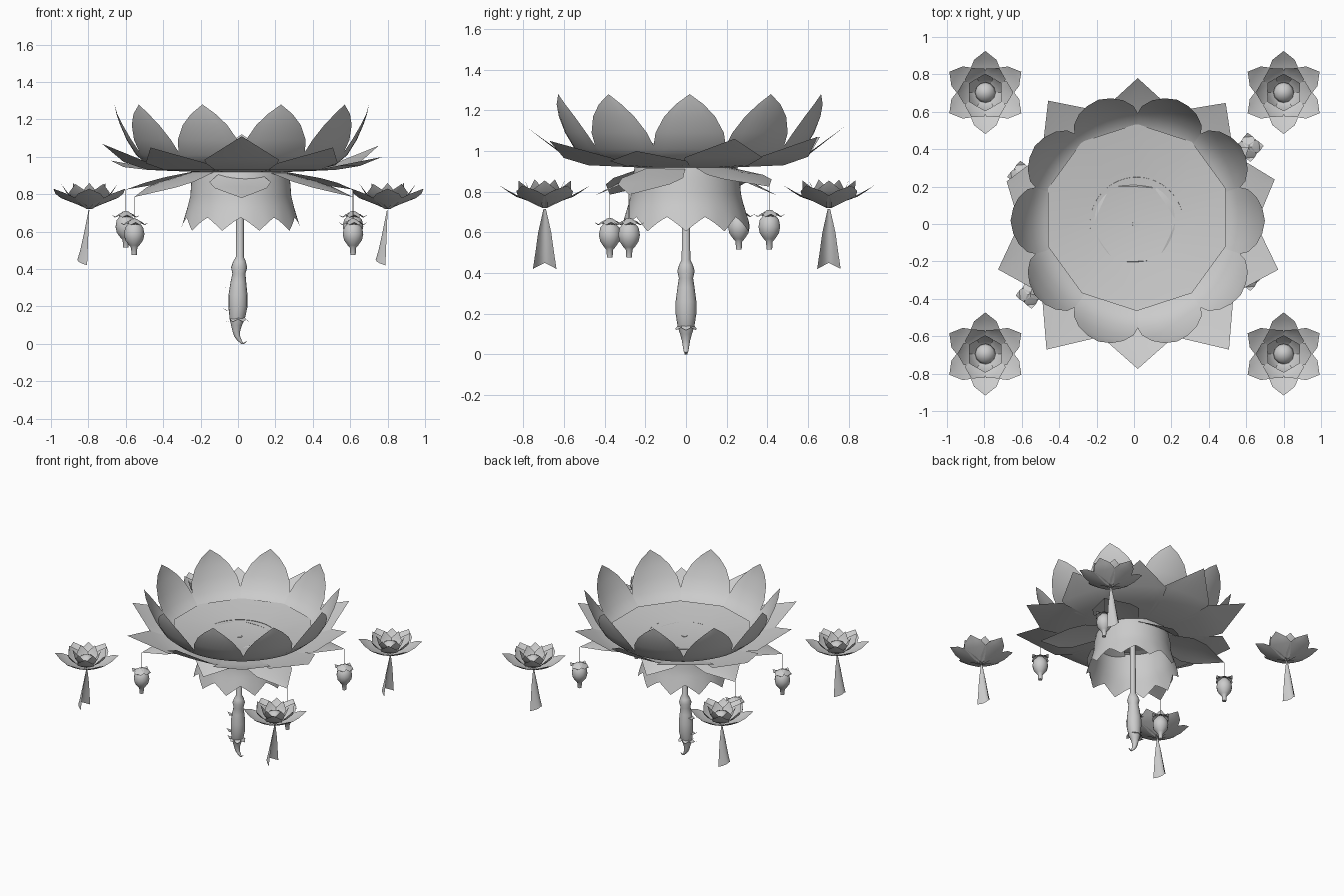
import bpy, math
from math import sin, cos, pi, radians, hypot, atan2

if "Cube" in bpy.data.objects:
    bpy.data.objects.remove(bpy.data.objects["Cube"])

grey = bpy.data.materials.new("soft_grey")
grey.diffuse_color = (0.6, 0.6, 0.6, 1)
grey.use_nodes = True
grey.node_tree.nodes["Principled BSDF"].inputs["Base Color"].default_value = grey.diffuse_color


def make(name, verts, faces, angle=40):
    me = bpy.data.meshes.new(name)
    me.from_pydata(verts, [], faces)
    me.validate()
    me.materials.append(grey)
    ob = bpy.data.objects.new(name, me)
    bpy.context.collection.objects.link(ob)
    bpy.ops.object.select_all(action='DESELECT')
    ob.select_set(True)
    bpy.context.view_layer.objects.active = ob
    bpy.ops.object.shade_smooth_by_angle(angle=radians(angle))
    return ob


def petal(rows, ang, centre, cup=0.0, lift=0.0, n=6):
    """Sheet from rows of (radius, height, half width), pointing along ang."""
    verts, faces = [], []
    for r, z, w in rows:
        for i in range(n + 1):
            u = 2 * i / n - 1
            rr, t = r - cup * (w * u) ** 2, w * u
            verts.append((centre[0] + rr * cos(ang) - t * sin(ang),
                          centre[1] + rr * sin(ang) + t * cos(ang),
                          centre[2] + z + lift * (w * u) ** 2))
    for j in range(len(rows) - 1):
        for i in range(n):
            a, b = j * (n + 1) + i, (j + 1) * (n + 1) + i
            faces.append((a, a + 1, b + 1, b) if rows[j + 1][2] > 0 else (a, a + 1, b))
    return verts, faces


def join(parts):
    verts, faces = [], []
    for v, f in parts:
        k = len(verts)
        verts += v
        faces += [tuple(i + k for i in face) for face in f]
    return verts, faces


def tube(path, n=12):
    """Round sections given as (x, y, z, radius)."""
    verts = [(x + r * cos(2 * pi * i / n), y + r * sin(2 * pi * i / n), z)
             for x, y, z, r in path for i in range(n)]
    faces = [(j * n + i, j * n + (i + 1) % n, (j + 1) * n + (i + 1) % n, (j + 1) * n + i)
             for j in range(len(path) - 1) for i in range(n)]
    faces += [tuple(reversed(range(n))), tuple(range(len(verts) - n, len(verts)))]
    return verts, faces


# Shallow ten-sided floor of the bowl
fc = (0.015, 0.035)
verts, faces = [(fc[0], fc[1], 0.915)], []
for r, z in ((0.25, 0.928), (0.5, 0.965)):
    verts += [(fc[0] + r * cos(pi / 2 + k * pi / 5), fc[1] + r * sin(pi / 2 + k * pi / 5), z) for k in range(10)]
for k in range(10):
    q = (k + 1) % 10
    faces += [(0, 1 + k, 1 + q), (1 + k, 11 + k, 11 + q, 1 + q)]
make("bowl_floor", verts, faces)

# Upright inner petals
inner = [(0.40, 0.93, 0.12), (0.50, 0.955, 0.165), (0.565, 1.01, 0.18), (0.615, 1.09, 0.168),
         (0.65, 1.17, 0.125), (0.67, 1.23, 0.068), (0.68, 1.28, 0)]
make("inner_petals", *join(petal(inner, k * pi / 5, (0.02, 0.018, 0), 0.9) for k in range(10)))

# Spreading middle petals with slightly different tips: height, reach
tips = [(1.06, 0.77), (1.07, 0.8), (1.12, 0.78), (1.07, 0.815), (0.98, 0.737),
        (1.07, 0.785), (1.05, 0.83), (1.11, 0.775), (1.05, 0.83), (1.0, 0.79)]
parts = []
for k, (tip, reach) in enumerate(tips):
    rows = [(0.25, 0.92, 0.09), (0.48, 0.93, 0.17), (0.61, 0.93 + (tip - 0.93) * 0.3, 0.2), (reach, tip, 0)]
    parts.append(petal(rows, pi / 10 + k * pi / 5, (0.02, 0, 0), 0.3))
make("middle_petals", *join(parts))

# Drooping lower petals: four carry bells, front and back are shorter
bells = [(-0.555, -0.375, 0.475), (0.615, -0.28, 0.475), (0.615, 0.41, 0.515), (-0.6, 0.26, 0.515)]
ends = [(x, y, z + 0.31) for x, y, z in bells] + [(0.02, -0.45, 0.78), (0.02, 0.45, 0.78)]
parts = []
for x, y, z in ends:
    d = hypot(x, y)
    rows = [(0.2, 0.93, 0.09), (d * 0.6, 0.94 - (0.94 - z) * 0.4, 0.165),
            (d * 0.75, 0.94 - (0.94 - z) * 0.62, 0.14), (d, z, 0)]
    parts.append(petal(rows, atan2(y, x), (0, 0, 0), 0.3, -0.4))
make("lower_petals", *join(parts))

# Hanging skirt with ten pointed lobes
n, verts, faces = 80, [], []
skirt = [(0.25, 0.93, 0), (0.265, 0.86, 0), (0.27, 0.79, 0), (0.285, 0.73, 0.15), (0.3, 0.68, 0.55), (0.322, 0.605, 1)]
for r, z, amount in skirt:
    for i in range(n):
        a = 2 * pi * i / n
        gap = abs((i % 8) - 4) / 4          # 1 on a lobe tip, 0 between lobes
        rr = r - 0.02 * amount * (1 - gap)
        verts.append((0.015 + rr * cos(a), rr * sin(a), z + 0.07 * amount * (1 - gap ** 1.2)))
for j in range(len(skirt) - 1):
    for i in range(n):
        q = (i + 1) % n
        faces.append((j * n + i, (j + 1) * n + i, (j + 1) * n + q, j * n + q))
make("hanging_skirt", verts, faces)

# Central pendant with a curled tail
pendant = [(0.045, 0, 0.012, 0.003), (0.025, 0, 0.0, 0.007), (0.008, 0, 0.018, 0.012), (-0.004, 0, 0.04, 0.016),
           (-0.009, 0, 0.07, 0.021), (-0.008, 0, 0.10, 0.029), (-0.004, 0, 0.135, 0.041), (0, 0, 0.2, 0.051),
           (0, 0, 0.26, 0.051), (0.002, 0, 0.33, 0.042), (0.005, 0, 0.375, 0.035), (0.006, 0, 0.41, 0.043),
           (0.008, 0, 0.44, 0.034), (0.01, 0, 0.465, 0.021), (0.012, 0, 0.92, 0.02)]
make("pendant", *tube(pendant, 16), 50)

# Small leaves on the pendant
leaves = [petal([(0.03, 0, 0.025), (0.06, -0.012, 0.02), (0.088, 0.004, 0)], radians(a), (0, 0, z), 2, 0, 2)
          for a, z in ((180, 0.31), (190, 0.19), (180, 0.13))]
leaves += [petal([(0.035, 0, 0.025), (0.048, -0.012, 0.02), (0.058, -0.022, 0)], radians(a), (0, 0, 0.14), 2, 0, 2)
           for a in (0, 60, 120, 240, 300)]
make("pendant_leaves", *join(leaves))

# Bells hung on threads
bulb = [(0.014, 0), (0.017, 0.04), (0.028, 0.052), (0.048, 0.08), (0.055, 0.112), (0.048, 0.148), (0.02, 0.18), (0.003, 0.187)]
for x, y, z in bells:
    make("bell", *tube([(x, y, z + h, r) for r, h in bulb], 14), 45)
    star = [(0.0, 0.195, 0.015), (0.04, 0.178, 0.036), (0.056, 0.165, 0.025), (0.078, 0.175, 0)]
    make("bell_leaves", *join(petal(star, k * pi / 2 + 0.1, (x, y, z), 0, -6, 2) for k in range(4)))
    make("bell_thread", *tube([(x, y, z + 0.17, 0.002), (x, y, z + 0.31, 0.002)], 5))

# Four small floating flowers with ribbon tails
outer = [(0.0, 0.72, 0.015), (0.05, 0.743, 0.045), (0.14, 0.775, 0.078), (0.18, 0.8, 0.06), (0.222, 0.83, 0)]
middle = [(0.0, 0.735, 0.015), (0.07, 0.765, 0.055), (0.12, 0.805, 0.06), (0.15, 0.855, 0)]
core = [(0.0, 0.745, 0.015), (0.05, 0.77, 0.04), (0.08, 0.81, 0.042), (0.1, 0.86, 0)]
for x in (-0.795, 0.8):
    for y in (-0.695, 0.703):
        at = (x, y, 0)
        rings = [petal(rows, pi / 2 + turn + k * pi / 3, at, 1.5, 0.8, 4)
                 for rows, turn in ((outer, 0), (middle, pi / 6), (core, 0)) for k in range(6)]
        make("small_flower", *join(rings))
        seed = [(x, y, z, r) for z, r in ((0.74, 0.03), (0.78, 0.055), (0.81, 0.045), (0.825, 0.012))]
        make("flower_centre", *tube(seed, 12), 60)
        # Folded ribbon with a ridge on one side and long outer corners
        verts, faces = [], []
        for z, w, fold in ((0.715, 0.006, 0.004), (0.6, 0.032, 0.022), (0.5, 0.046, 0.04), (0.42, 0.058, 0.052)):
            for i in range(7):
                u = i / 3 - 1
                notch = 0.03 * (1 - abs(u)) if z == 0.42 else 0
                verts.append((x - 0.012 * (0.715 - z) / 0.3 - fold * (1 - u * u), y + w * u, z + notch))
        for j in range(3):
            faces += [(j * 7 + i, j * 7 + i + 1, j * 7 + i + 8, j * 7 + i + 7) for i in range(6)]
        make("ribbon_tail", verts, faces)
